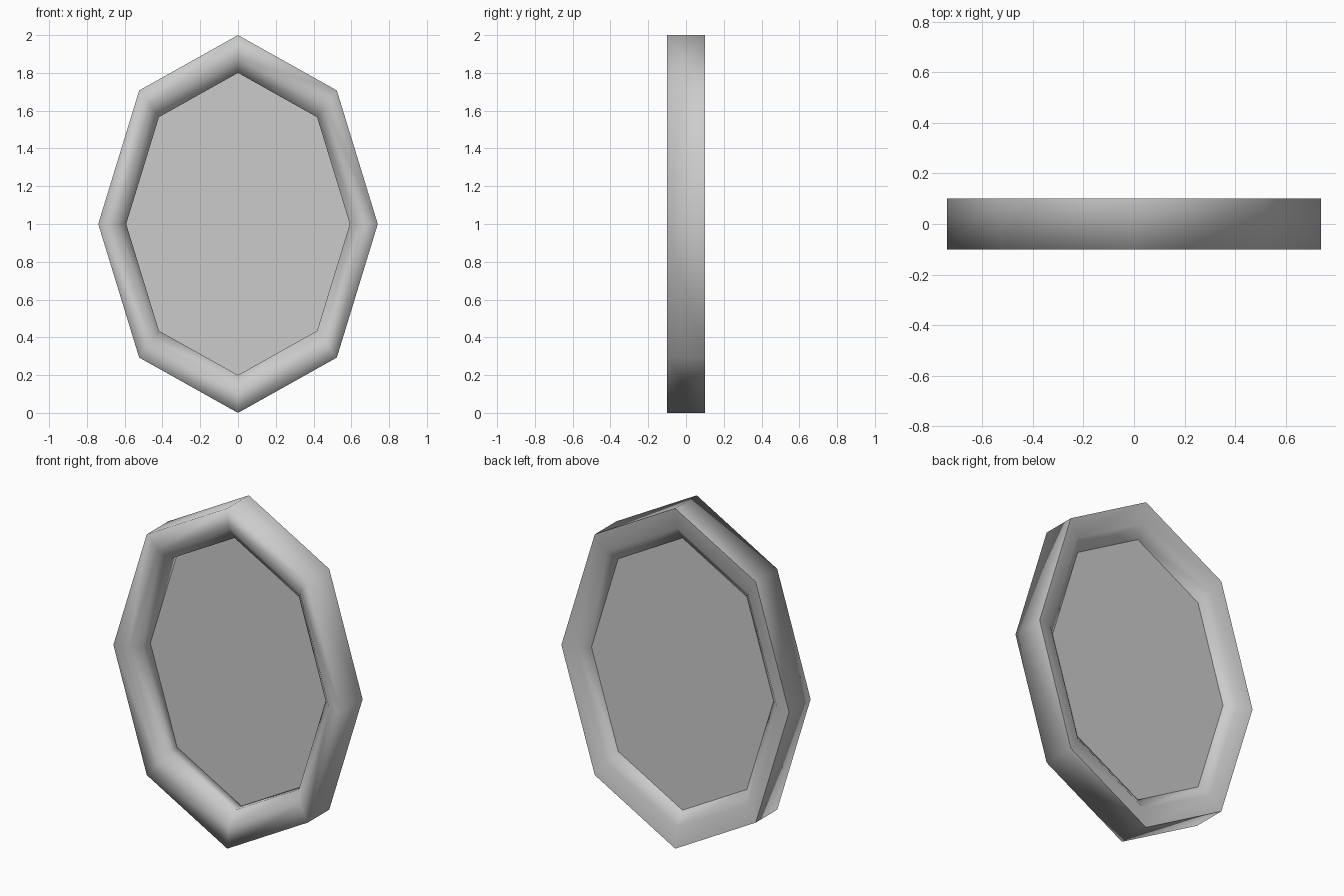
import bpy, bmesh
from math import sin, cos, tau

if "Cube" in bpy.data.objects:
    bpy.data.objects.remove(bpy.data.objects["Cube"])

SIDES = 8
WIDTH = 0.74      # oval half width for a half height of 1
PANE_Y = 0.032

grey = bpy.data.materials.new("light_grey")
grey.use_nodes = True
colour = (0.6, 0.6, 0.6, 1)
grey.diffuse_color = colour
grey.node_tree.nodes["Principled BSDF"].inputs["Base Color"].default_value = colour


def oval_ring(bm, radius, y):
    """Eight-sided oval loop, points at top, bottom and sides."""
    return [bm.verts.new((WIDTH * radius * cos(tau * i / SIDES), y,
                          1 + radius * sin(tau * i / SIDES)))
            for i in range(SIDES)]


def add_object(name, bm):
    mesh = bpy.data.meshes.new(name)
    bm.to_mesh(mesh)
    bm.free()
    mesh.materials.append(grey)
    obj = bpy.data.objects.new(name, mesh)
    bpy.context.collection.objects.link(obj)
    return obj


# Frame: D-shaped section (radius, y) swept round the oval, flat side outward
half = [(1.0, 0.1), (0.877, 0.083), (0.8, PANE_Y)]
section = [(r, -y) for r, y in half] + half[::-1]
bm = bmesh.new()
rings = [oval_ring(bm, r, y) for r, y in section]
for a, b in zip(rings, rings[1:] + rings[:1]):
    for i in range(SIDES):
        j = (i + 1) % SIDES
        bm.faces.new((a[i], a[j], b[j], b[i])).smooth = True
bmesh.ops.recalc_face_normals(bm, faces=bm.faces)
# The rear outer rim is a hard edge, the rest is smooth
rear_rim = set(rings[-1])
for e in bm.edges:
    e.smooth = not set(e.verts) <= rear_rim
add_object("frame", bm)

# Pane: flat panel closing the rear of the inner opening
bm = bmesh.new()
bm.faces.new(oval_ring(bm, 0.8, PANE_Y))
add_object("pane", bm)
